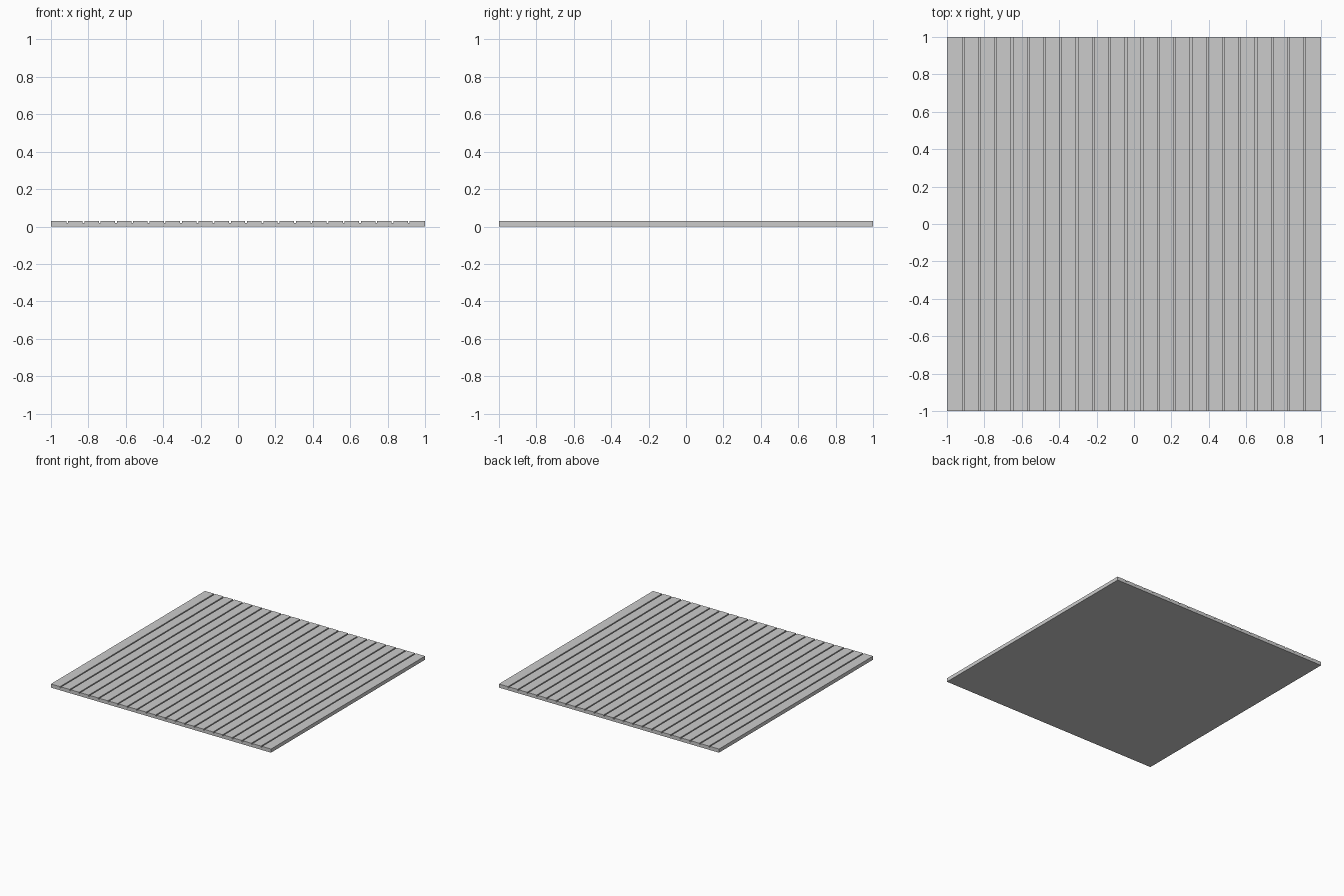
import bpy, bmesh

if "Cube" in bpy.data.objects:
    bpy.data.objects.remove(bpy.data.objects["Cube"])

PLANKS = 23
PITCH = 2.0 / PLANKS
GROOVE = 0.010      # groove width
FLOOR = 0.020       # groove floor height
TOP = 0.030         # board height

# Grooved cross-section in the xz plane
profile = [(1, 0), (-1, 0), (-1, TOP)]
for i in range(1, PLANKS):
    x = -1 + i * PITCH
    a, b = x - GROOVE / 2, x + GROOVE / 2
    profile += [(a, TOP), (a, FLOOR), (b, FLOOR), (b, TOP)]
profile.append((1, TOP))

# Extrude the section from front to back
bm = bmesh.new()
face = bm.faces.new([bm.verts.new((x, -1, z)) for x, z in profile])
ext = bmesh.ops.extrude_face_region(bm, geom=[face])
moved = [g for g in ext["geom"] if isinstance(g, bmesh.types.BMVert)]
bmesh.ops.translate(bm, verts=moved, vec=(0, 2, 0))
bmesh.ops.recalc_face_normals(bm, faces=bm.faces)

mesh = bpy.data.meshes.new("plank_floor")
bm.to_mesh(mesh)
bm.free()
floor = bpy.data.objects.new("plank_floor", mesh)
bpy.context.collection.objects.link(floor)
